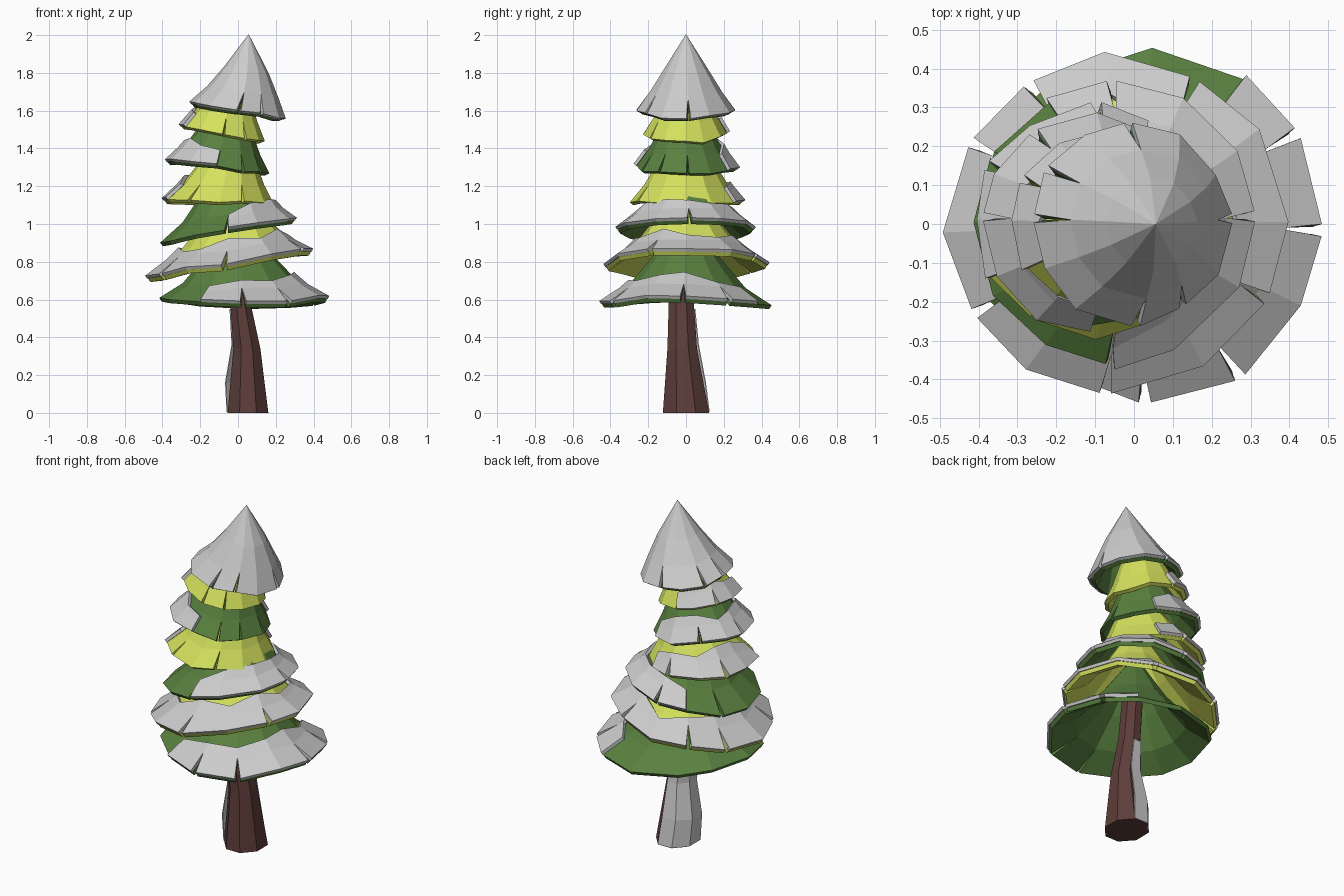
import bpy, bmesh, math, random

if "Cube" in bpy.data.objects:
    bpy.data.objects.remove(bpy.data.objects["Cube"])

random.seed(3)

def material(name, rgb):
    m = bpy.data.materials.new(name)
    m.diffuse_color = (*rgb, 1)
    m.use_nodes = True
    m.node_tree.nodes["Principled BSDF"].inputs["Base Color"].default_value = m.diffuse_color
    return m

GREEN = material("dark_needles", (0.10, 0.22, 0.05))
YELLOW = material("light_needles", (0.66, 0.76, 0.11))
BROWN = material("bark", (0.11, 0.047, 0.042))
N = 12

def make_object(name, quads, mat=None, thickness=0, offset=-1):
    """Weld loose quads into one flat-shaded mesh, optionally thickened."""
    bm = bmesh.new()
    for q in quads:
        bm.faces.new([bm.verts.new(p) for p in q])
    bmesh.ops.remove_doubles(bm, verts=bm.verts, dist=1e-4)
    mesh = bpy.data.meshes.new(name)
    bm.to_mesh(mesh)
    bm.free()
    ob = bpy.data.objects.new(name, mesh)
    bpy.context.collection.objects.link(ob)
    if mat:
        mesh.materials.append(mat)
    if thickness:
        s = ob.modifiers.new("thickness", 'SOLIDIFY')
        s.thickness, s.offset = thickness, offset
    return ob

# profiles: (radius factor, height above rim) from rim to top
LOW = [(1, 0), (0.70, 0.085), (0.42, 0.23), (0.14, 0.42)]
HIGH = [(1, 0), (0.75, 0.09), (0.55, 0.19), (0.18, 0.34)]
TIP = [(1, 0), (0.72, 0.095), (0.42, 0.215), (0, 0.395)]

def tier(name, mat, cx, r, z, tilt, top_x, profile, notches, snow, sway=0):
    jit = [(random.uniform(-4, 4), random.uniform(0.96, 1.02), random.uniform(-0.01, 0.01))
           for _ in range(N)]

    def point(k, t, shift=0, grow=1):
        """Point on the skirt in column k, t counting profile rings."""
        da, fr, dz = jit[k % N]
        a = math.radians(k * 360 / N + da + shift)
        s = min(int(t), 2)
        f = t - s
        pr = profile[s][0] * (1 - f) + profile[s + 1][0] * f
        pz = profile[s][1] * (1 - f) + profile[s + 1][1] * f
        w = (pr - profile[-1][0]) / (1 - profile[-1][0])
        lean = w * w if profile is TIP else w
        rad = r * pr * (1 + (fr - 1) * w) * grow
        x = top_x + (cx - top_x) * lean + rad * math.cos(a)
        zz = z + pz + w * (tilt * math.cos(a) + sway * math.cos(2 * a) + dz)
        return (x, rad * math.sin(a), zz)

    def skirt(k0, k1, rows, grow=1):
        quads = []
        for k in range(k0, k1):
            ta, tb = rows(k), rows(k + 1)
            for j in range(len(ta) - 1):
                gap = 1.7 if j == 0 else 0
                sa = gap if k % N in notches else 0
                sb = -gap if (k + 1) % N in notches else 0
                quads.append([point(k, ta[j], sa, grow), point(k + 1, tb[j], sb, grow),
                              point(k + 1, tb[j + 1], 0, grow), point(k, ta[j + 1], 0, grow)])
        return quads

    make_object(name, skirt(0, N, lambda k: (0, 1, 2, 3)), mat, 0.024)

    # snow follows the same surface, ragged at its upper edge
    k0, k1 = snow
    heights = [random.uniform(1.0, 1.4) for _ in range(N)]

    def snow_rows(k):
        if profile is TIP:
            return (0, 1, 2, 3)
        if k in (k0, k1):
            return (0, 0.5, 0.85)
        return (0, 0.8, heights[k % N])
    make_object(name + "_snow", skirt(k0, k1, snow_rows, 1.008), None, 0.018, 1)

# branch tiers, bottom to top
tier("tier_1", GREEN, 0.03, 0.445, 0.588, 0.0, 0.0, LOW, {0, 1, 9, 10}, (-4, 2), 0.018)
tier("tier_2", YELLOW, -0.045, 0.425, 0.785, 0.065, -0.01, LOW, {2, 4, 5, 7, 9, 11}, (3, 15))
tier("tier_3", GREEN, -0.055, 0.36, 0.965, 0.055, -0.02, LOW, {0, 3, 5, 9}, (-3, 4))
tier("tier_4", YELLOW, -0.105, 0.295, 1.118, -0.005, -0.02, HIGH, {3, 5, 8, 10}, (2, 7))
tier("tier_5", GREEN, -0.105, 0.268, 1.30, -0.035, -0.04, HIGH, {0, 4, 6, 10, 11}, (2, 9))
tier("tier_6", YELLOW, -0.08, 0.225, 1.478, -0.045, -0.03, HIGH, {3, 5, 9, 10}, (3, 7))
tier("tree_top", GREEN, -0.01, 0.243, 1.592, -0.035, 0.055, TIP, {0, 3, 5, 6, 9, 10}, (0, N))

# trunk: rings as (z, centre x, centre y, radius x, radius y)
RINGS = [(0, 0.053, 0, 0.11, 0.125), (0.34, 0.047, -0.02, 0.073, 0.08),
         (0.58, 0.013, -0.025, 0.055, 0.068), (1.2, -0.03, -0.01, 0.05, 0.05),
         (1.75, 0.0, 0, 0.02, 0.02)]
SIDES = 8

def ring_point(ring, k):
    z, cx, cy, rx, ry = ring
    a = math.tau * (k + 0.5) / SIDES
    return (cx + rx * 1.06 * math.cos(a), cy + ry * 1.06 * math.sin(a), z)

def loft(rings, k0, k1):
    return [[ring_point(a, k), ring_point(a, k + 1), ring_point(b, k + 1), ring_point(b, k)]
            for a, b in zip(rings, rings[1:]) for k in range(k0, k1)]

base = [ring_point(RINGS[0], k) for k in range(SIDES)][::-1]
make_object("trunk", loft(RINGS, 0, SIDES) + [base], BROWN)

# snow stuck to the back left of the trunk
SNOW_RINGS = [(0.004, 0.053, 0, 0.11, 0.122), (0.16, 0.04, -0.008, 0.105, 0.110),
              (0.36, 0.045, -0.018, 0.075, 0.082), (0.55, 0.017, -0.025, 0.057, 0.07)]
make_object("trunk_snow", loft(SNOW_RINGS, 1, 4), None, 0.006, 1)
